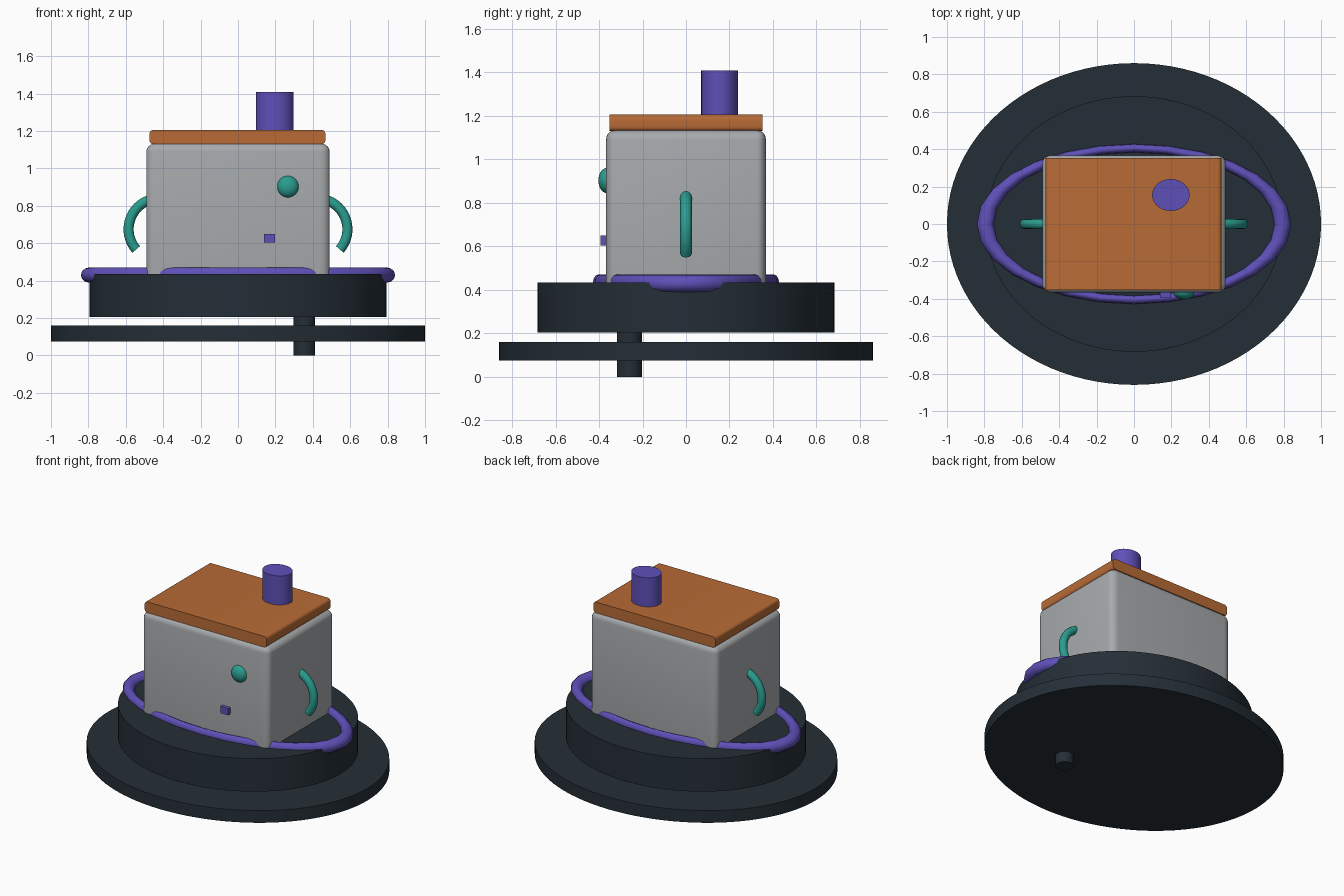
import bpy, bmesh, math
from mathutils import Matrix, Vector

old = bpy.data.objects.get("Cube")
if old:
    bpy.data.objects.remove(old, do_unlink=True)


def material(name, rgb):
    m = bpy.data.materials.new(name)
    m.use_nodes = True
    color = (*rgb, 1)
    m.diffuse_color = color
    m.node_tree.nodes["Principled BSDF"].inputs["Base Color"].default_value = color
    return m


grey = material("light grey", (0.39, 0.407, 0.42))
orange = material("roof orange", (0.48, 0.147, 0.037))
dark = material("dark slate", (0.018, 0.028, 0.038))
purple = material("purple", (0.114, 0.08, 0.485))
teal = material("teal", (0.023, 0.337, 0.275))


def finish(name, bm, mat, smooth=True):
    bmesh.ops.recalc_face_normals(bm, faces=bm.faces)
    mesh = bpy.data.meshes.new(name)
    bm.to_mesh(mesh)
    bm.free()
    mesh.materials.append(mat)
    ob = bpy.data.objects.new(name, mesh)
    bpy.context.collection.objects.link(ob)
    if smooth:
        bpy.ops.object.select_all(action="DESELECT")
        ob.select_set(True)
        bpy.context.view_layer.objects.active = ob
        bpy.ops.object.shade_smooth_by_angle(angle=math.radians(35))
    return ob


def drum(name, center, rx, ry, z0, z1, mat, sides=64):
    bm = bmesh.new()
    place = Matrix.Translation((*center, (z0 + z1) / 2)) @ Matrix.Diagonal((rx, ry, z1 - z0, 1))
    bmesh.ops.create_cone(bm, cap_ends=True, segments=sides, radius1=1, radius2=1,
                          depth=1, matrix=place)
    return finish(name, bm, mat)


def box(center, size):
    bm = bmesh.new()
    bmesh.ops.create_cube(bm, size=1, matrix=Matrix.Translation(center) @ Matrix.Diagonal((*size, 1)))
    return bm


def tube(name, path, closed, rad, mat, sides=12):
    """Sweep a circle along (point, outward) pairs lying in one plane."""
    bm = bmesh.new()
    rings = []
    for point, out, side in path:
        rings.append([bm.verts.new(point + rad * (out * math.cos(a) + side * math.sin(a)))
                      for a in (2 * math.pi * k / sides for k in range(sides))])
    for i in range(len(rings) - (not closed)):
        a, b = rings[i], rings[(i + 1) % len(rings)]
        for k in range(sides):
            n = (k + 1) % sides
            bm.faces.new((a[k], a[n], b[n], b[k]))
    if not closed:
        bm.faces.new(rings[0])
        bm.faces.new(rings[-1])
    return finish(name, bm, mat)


# Foot disc, raised base and the pin that joins them
drum("foot_disc", (0, 0), 1, 0.86, 0.075, 0.16, dark, 96)
drum("base_drum", (0, 0), 0.793, 0.683, 0.205, 0.435, dark, 96)
drum("pin", (0.355, -0.26), 0.057, 0.057, 0, 0.21, dark, 32)

# Body: rounded unit block stretched to size
bm = box((0, 0, 0), (1, 1, 1))
bmesh.ops.bevel(bm, geom=bm.edges[:], offset=0.055, segments=5, profile=0.5, affect="EDGES")
bm.transform(Matrix.Translation((0, 0, 0.735)) @ Matrix.Diagonal((0.98, 0.735, 0.8, 1)))
finish("body", bm, grey)

# Roof slab, rounded only along its front-to-back edges
bm = box((-0.003, 0, 1.168), (0.94, 0.705, 0.076))
along = [e for e in bm.edges if abs(e.verts[0].co.y - e.verts[1].co.y) > 0.1]
bmesh.ops.bevel(bm, geom=along, offset=0.02, segments=4, profile=0.5, affect="EDGES")
finish("roof", bm, orange)

drum("chimney", (0.197, 0.155), 0.1, 0.085, 1.19, 1.408, purple, 48)

# Flattened ring around the foot of the body
path = []
for i in range(28):
    a = 2 * math.pi * i / 28
    out = Vector((math.cos(a), math.sin(a), 0))
    path.append((out * 0.795, out, Vector((0, 0, 0.9))))
ring = tube("ring", path, True, 0.045, purple)
ring.data.transform(Matrix.Translation((0, 0, 0.43)) @ Matrix.Diagonal((1, 0.51, 1, 1)))

# Curved side handles
for side, label in ((1, "left"), (-1, "right")):
    path = []
    for i in range(19):
        a = math.radians(-41 + 131 * i / 18)
        out = Vector((side * math.cos(a), 0, math.sin(a)))
        path.append((Vector((side * 0.42, 0, 0.675)) + out * 0.165, out, Vector((0, 1, 0))))
    tube(label + "_handle", path, False, 0.027, teal)

# Front knob and small block
bm = bmesh.new()
bmesh.ops.create_uvsphere(bm, u_segments=24, v_segments=16, radius=1,
                          matrix=Matrix.Translation((0.267, -0.363, 0.903))
                          @ Matrix.Diagonal((0.058, 0.04, 0.058, 1)))
finish("front_knob", bm, teal)
finish("front_block", box((0.168, -0.37, 0.627), (0.06, 0.045, 0.046)), purple, False)
